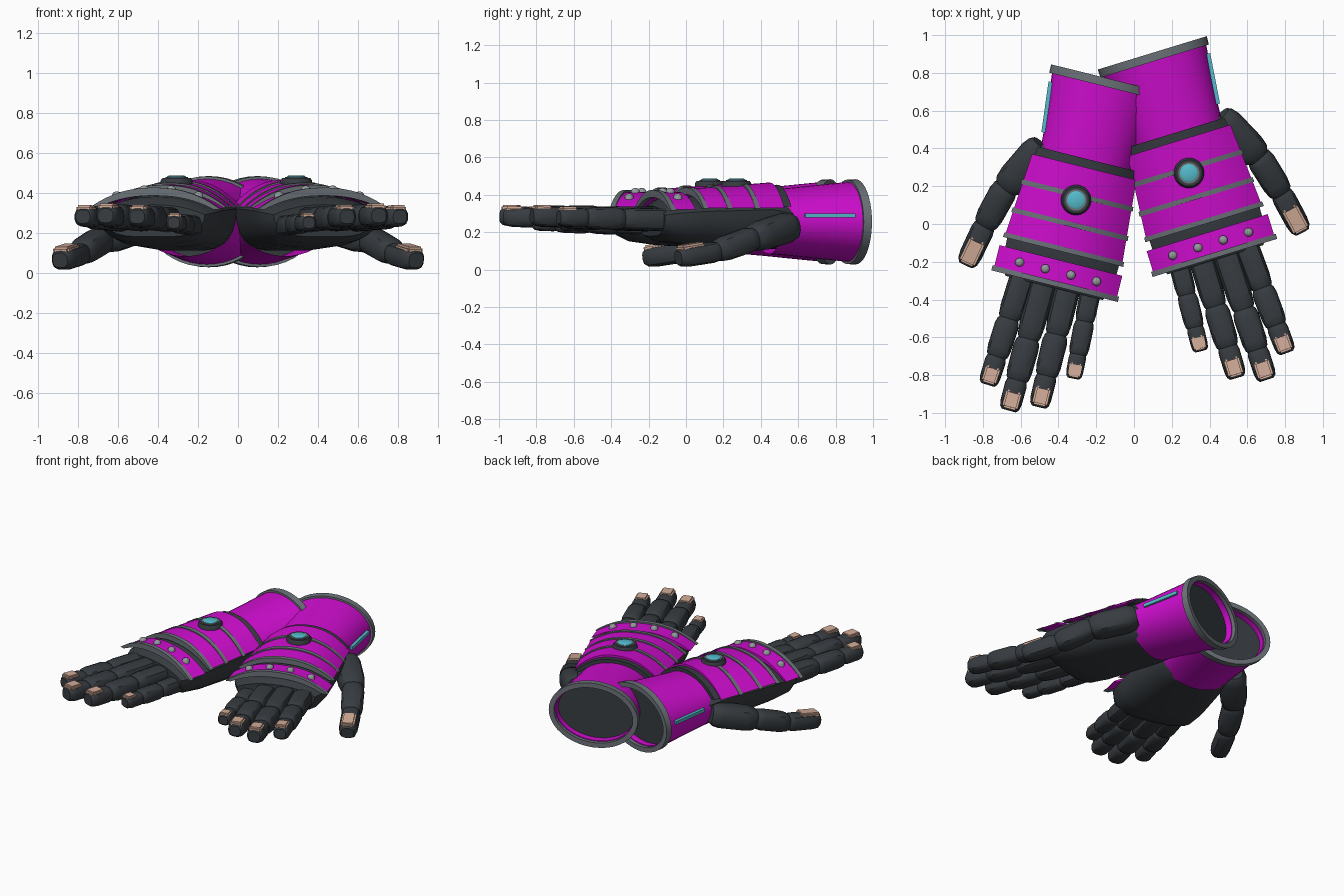
import bpy, bmesh
from math import cos, sin, pi, radians
from mathutils import Matrix, Vector

cube = bpy.data.objects.get("Cube")
if cube:
    bpy.data.objects.remove(cube)


def material(name, rgb):
    m = bpy.data.materials.new(name)
    m.use_nodes = True
    m.diffuse_color = (*rgb, 1)
    m.node_tree.nodes["Principled BSDF"].inputs["Base Color"].default_value = (*rgb, 1)
    return m


MAGENTA = material("magenta armour", (0.62, 0.004, 0.62))
DARK = material("charcoal fabric", (0.038, 0.045, 0.052))
GREY = material("grey trim", (0.15, 0.17, 0.19))
CYAN = material("cyan light", (0.09, 0.5, 0.6))
PEACH = material("peach fingertip", (0.66, 0.42, 0.32))
SILVER = material("silver rivet", (0.3, 0.32, 0.34))

parts = []


def finish(name, bm, mat, M):
    """Place a part with its glove's matrix and link it."""
    bm.transform(M)
    bmesh.ops.recalc_face_normals(bm, faces=bm.faces)
    me = bpy.data.meshes.new(name)
    bm.to_mesh(me)
    bm.free()
    me.materials.append(mat)
    ob = bpy.data.objects.new(name, me)
    bpy.context.collection.objects.link(ob)
    parts.append(ob)


def loft(name, rings, mat, M, closed=False):
    """Skin equal rings of points; cap the ends, or join last to first."""
    bm = bmesh.new()
    loops = [[bm.verts.new(p) for p in ring] for ring in rings]
    n = len(loops[0])
    pairs = list(zip(loops, loops[1:]))
    if closed:
        pairs.append((loops[-1], loops[0]))
    else:
        bm.faces.new(loops[0])
        bm.faces.new(loops[-1])
    for a, b in pairs:
        for i in range(n):
            j = (i + 1) % n
            bm.faces.new((a[i], a[j], b[j], b[i]))
    finish(name, bm, mat, M)


def ellipse(y, rx, rz, n=40, zc=0.255):
    return [(rx * cos(2 * pi * i / n), y, zc + rz * sin(2 * pi * i / n)) for i in range(n)]


def button(name, x, y, profile, mat, M, n=20):
    """Round stud from (radius, height) pairs."""
    loft(name, [[(x + r * cos(2 * pi * i / n), y + r * sin(2 * pi * i / n), z)
                 for i in range(n)] for r, z in profile], mat, M)


def crown(t):
    return 1 - abs(t) ** 2.3


def plate_size(y):
    """Half width, edge height and crown height of the back plate at y."""
    f = (0.18 - y) / 0.46
    return 0.285 + 0.035 * f, 0.33, 0.465 - 0.035 * f


def strap_size(y):
    return 0.335, 0.32, 0.415


def arch(name, y0, y1, size, grow, mat, M, thick=0.025, n=24):
    """Arched shell across the hand between two positions."""
    rings = []
    for y in (y0, y1):
        hw, zb, zt = size(y)
        ts = [2 * i / n - 1 for i in range(n + 1)]
        top = [((hw + grow) * t, y, zb - grow / 2 + (zt - zb + 1.5 * grow) * crown(t)) for t in ts]
        low = [((hw - thick) * t, y, zb - grow / 2 + (zt - zb - thick) * crown(t)) for t in reversed(ts)]
        rings.append(top + low)
    loft(name, rings, mat, M)


def hand_ring(y, hx, zb, up, down, n=32):
    ring = []
    for i in range(n):
        a = 2 * pi * i / n
        t = cos(a)
        z = up * crown(t) if sin(a) >= 0 else -down * max(0, 1 - t ** 4) ** 0.5
        ring.append((hx * t, y, zb + z))
    return ring


SEGMENT = ((0, 0.72), (0.07, 0.9), (0.2, 1), (0.75, 0.98), (0.92, 0.88), (1, 0.66))


def segment(name, a, b, r, mat, M, n=16):
    """Rounded, slightly squared finger joint from a to b."""
    a, b = Vector(a), Vector(b)
    d = (b - a).normalized()
    side = d.cross(Vector((0, 0, 1))).normalized()
    up = side.cross(d)
    rings = []
    for f, k in SEGMENT:
        ring = []
        for i in range(n):
            c, s = cos(2 * pi * i / n), sin(2 * pi * i / n)
            q = r * k / (c ** 4 + s ** 4) ** 0.16
            ring.append(a.lerp(b, f) + side * c * q + up * s * q * 0.92)
        rings.append(ring)
    loft(name, rings, mat, M)


def nail(name, a, b, r, M):
    """Bevelled pad set into the top of a fingertip."""
    a, b = Vector(a), Vector(b)
    d = (b - a).normalized()
    side = d.cross(Vector((0, 0, 1))).normalized()
    up = side.cross(d)
    frame = Matrix((side, d, up)).transposed().to_4x4()
    frame.translation = a.lerp(b, 0.64) + up * r * 0.75
    bm = bmesh.new()
    bmesh.ops.create_cube(bm, size=1)
    bm.transform(Matrix.Diagonal((r * 1.45, (b - a).length * 0.62, r * 0.6, 1)))
    bmesh.ops.bevel(bm, geom=bm.edges[:], offset=r * 0.17, segments=2, affect='EDGES')
    finish(name, bm, PEACH, M @ frame)


def digit(name, joints, radii, M):
    for i, (a, b) in enumerate(zip(joints, joints[1:])):
        a, b = Vector(a), Vector(b)
        back = (b - a).normalized() * 0.02
        segment(f"{name}_joint_{i + 1}", a - back, b, radii[i], DARK, M)
    nail(f"{name}_nail", joints[-2], joints[-1], radii[-1], M)


# finger: base x, tip x, joint distances, thickness, height
FINGERS = {
    "index_finger": (0.175, 0.217, (0.42, 0.71, 0.915, 1.062), 0.066, 0.28),
    "middle_finger": (0.06, 0.075, (0.42, 0.79, 1.01, 1.167), 0.07, 0.285),
    "ring_finger": (-0.07, -0.074, (0.42, 0.73, 0.95, 1.111), 0.068, 0.28),
    "little_finger": (-0.19, -0.215, (0.42, 0.625, 0.8, 0.92), 0.055, 0.25),
}


def glove(side, M):
    # Forearm cuff with open lip, rim and side light
    loft(side + "_cuff", [ellipse(0.18, 0.245, 0.172), ellipse(0.3, 0.253, 0.182),
                          ellipse(0.48, 0.27, 0.2), ellipse(0.64, 0.288, 0.215),
                          ellipse(0.64, 0.262, 0.188), ellipse(0.5, 0.25, 0.18)],
         MAGENTA, M, closed=True)
    loft(side + "_cuff_rim", [ellipse(0.62, 0.3, 0.226), ellipse(0.665, 0.302, 0.228),
                              ellipse(0.665, 0.268, 0.194), ellipse(0.62, 0.268, 0.194)],
         GREY, M, closed=True)
    loft(side + "_cuff_lining", [ellipse(0.55, 0.258, 0.186), ellipse(0.6, 0.262, 0.189)], DARK, M)
    loft(side + "_cuff_light", [[(x + o, y, z) for x, z in
                                 ((0, 0.277), (0.03, 0.277), (0.03, 0.3), (0, 0.3))]
                                for y, o in ((0.305, 0.235), (0.575, 0.263))], CYAN, M)

    # Palm and wrist
    loft(side + "_palm", [hand_ring(0.32, 0.21, 0.27, 0.12, 0.14),
                          hand_ring(0.23, 0.25, 0.3, 0.12, 0.19),
                          hand_ring(0.12, 0.28, 0.32, 0.11, 0.21),
                          hand_ring(-0.28, 0.305, 0.31, 0.08, 0.18),
                          hand_ring(-0.42, 0.3, 0.3, 0.08, 0.15),
                          hand_ring(-0.48, 0.265, 0.29, 0.05, 0.11)], DARK, M)
    arch(side + "_wrist_band", 0.225, 0.17, plate_size, -0.015, DARK, M, 0.05)

    # Back plate with trim stripes, and knuckle strap
    arch(side + "_back_plate", 0.18, -0.28, plate_size, 0, MAGENTA, M)
    for i, y in enumerate((0.025, -0.132, -0.27)):
        arch(f"{side}_stripe_{i + 1}", y + 0.013, y - 0.013, plate_size, 0.008, GREY, M)
    arch(side + "_knuckle_strap", -0.33, -0.45, strap_size, 0, MAGENTA, M)
    arch(side + "_strap_trim", -0.442, -0.47, strap_size, 0.01, GREY, M)
    for i in range(4):
        x = -0.21 + 0.14 * i
        z = 0.32 + 0.095 * crown(x / 0.335)
        button(f"{side}_rivet_{i + 1}", x, -0.392,
               ((0.024, z - 0.02), (0.024, z + 0.01), (0.016, z + 0.02), (0.006, z + 0.023)),
               SILVER, M, 12)

    # Round light on the back of the hand
    button(side + "_light_housing", 0, 0, ((0.08, 0.42), (0.08, 0.46), (0.07, 0.474), (0.03, 0.474)), DARK, M, 32)
    button(side + "_light_ring", 0, 0, ((0.056, 0.46), (0.056, 0.478), (0.03, 0.478)), GREY, M, 32)
    button(side + "_light", 0, 0, ((0.047, 0.46), (0.047, 0.481), (0.038, 0.486)), CYAN, M, 32)

    # Fingers and thumb
    for name, (x0, x1, dist, r, z) in FINGERS.items():
        joints = []
        for d in dist:
            f = (d - dist[0]) / (dist[-1] - dist[0])
            joints.append((x0 + (x1 - x0) * f, -d, z - 0.015 * (1 - f)))
        digit(f"{side}_{name}", joints, (r, r * 0.98, r * 0.84), M)
    digit(side + "_thumb", [(0.25, 0.22, 0.23), (0.379, -0.03, 0.165),
                            (0.437, -0.25, 0.095), (0.482, -0.473, 0.062)],
          (0.088, 0.073, 0.062), M)


def turn(angle):
    return Matrix.Rotation(radians(angle), 4, 'Z')


glove("left", Matrix.Translation((0.291, 0.27, 0)) @ turn(17))
glove("right", Matrix.Translation((-0.307, 0.127, 0)) @ turn(-14) @ Matrix.Diagonal((-1, 1, 1, 1)))

bpy.ops.object.select_all(action='DESELECT')
for ob in parts:
    ob.select_set(True)
bpy.context.view_layer.objects.active = parts[0]
bpy.ops.object.shade_smooth_by_angle(angle=radians(40))
